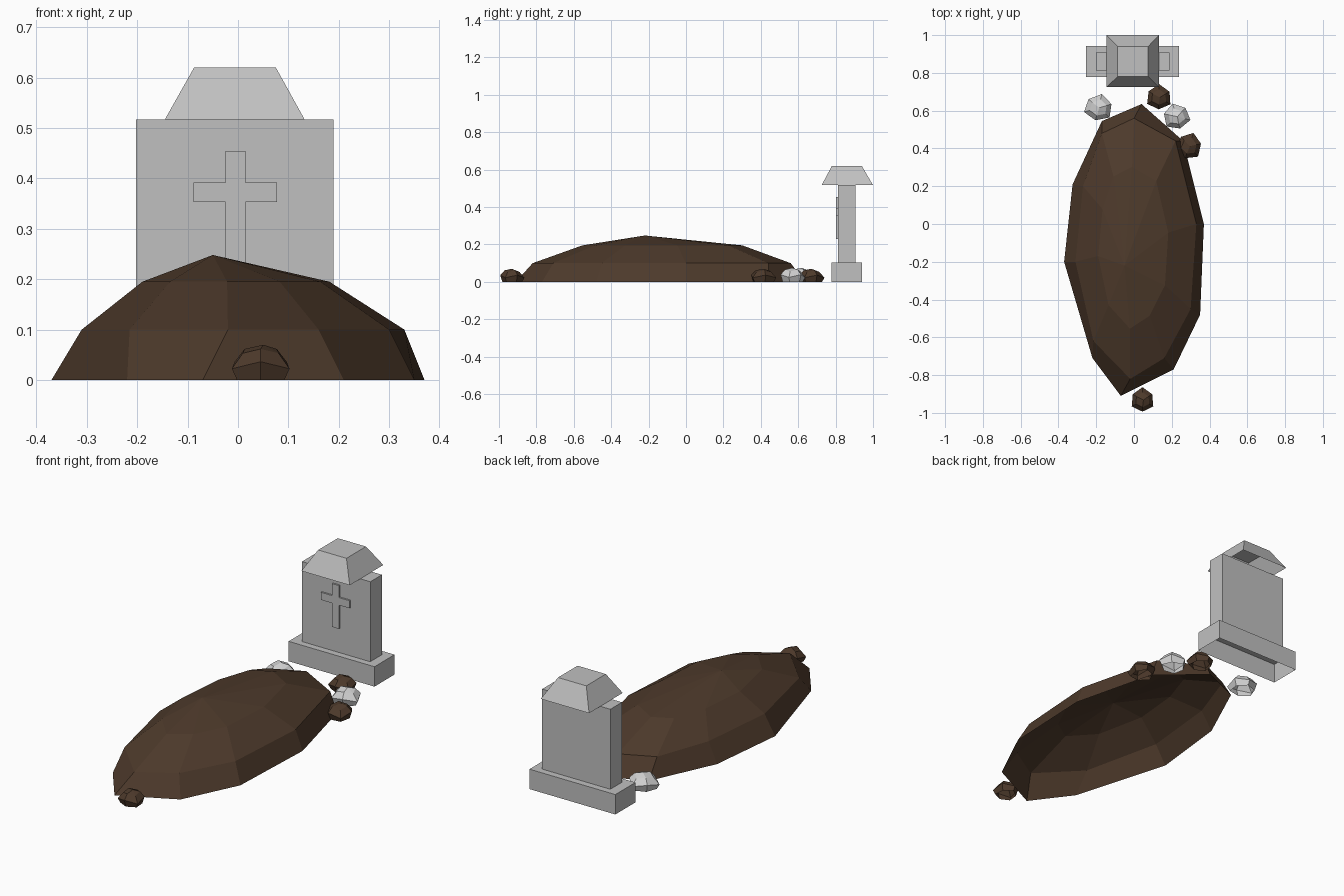
import bpy
from math import cos, sin, pi
from mathutils import Vector

if "Cube" in bpy.data.objects:
    bpy.data.objects.remove(bpy.data.objects["Cube"])


def material(name, rgb):
    m = bpy.data.materials.new(name)
    m.diffuse_color = (*rgb, 1)
    m.use_nodes = True
    m.node_tree.nodes["Principled BSDF"].inputs["Base Color"].default_value = m.diffuse_color
    return m


SOIL = material("brown soil", (0.075, 0.042, 0.024))
STONE = material("grey stone", (0.53, 0.53, 0.53))
PALE = material("pale rock", (0.65, 0.65, 0.65))


def make(name, verts, faces, mat):
    mesh = bpy.data.meshes.new(name)
    mesh.from_pydata(verts, [], faces)
    mesh.materials.append(mat)
    obj = bpy.data.objects.new(name, mesh)
    bpy.context.collection.objects.link(obj)
    return obj


def loft(name, rings, mat, apex=None):
    """Join equal rings bottom to top, leaving the base open; close with a fan or a cap."""
    n = len(rings[0])
    verts = [v for r in rings for v in r]
    faces = []
    for k in range(len(rings) - 1):
        for i in range(n):
            j = (i + 1) % n
            faces.append((k*n + i, k*n + j, (k+1)*n + j, (k+1)*n + i))
    top = (len(rings) - 1) * n
    if apex:
        verts.append(apex)
        faces += [(top + i, top + (i+1) % n, len(verts) - 1) for i in range(n)]
    else:
        faces.append(tuple(range(top, top + n)))
    return make(name, verts, faces, mat)


def rect(x0, x1, y0, y1, z):
    return [(x0, y0, z), (x1, y0, z), (x1, y1, z), (x0, y1, z)]


# Earth mound: uneven ten-sided rings rising to an off-centre peak
foot = [(-.07, -.91), (.21, -.77), (.35, -.48), (.37, 0), (.26, .44),
        (.04, .635), (-.17, .545), (-.325, .21), (-.37, -.2), (-.22, -.71)]
shoulder = [(-.02, -.82), (.16, -.71), (.30, -.45), (.33, 0), (.22, .44),
            (.0, .56), (-.17, .48), (-.27, .2), (-.31, -.2), (-.215, -.62)]
crown = [(.58*x - .01, .62*(y + .12) - .12, .195) for x, y in shoulder]
loft("earth_mound", [[(x, y, 0) for x, y in foot],
                     [(x, y, .1) for x, y in shoulder], crown],
     SOIL, (-.05, -.22, .248))

# Headstone: plinth, slab and tapered cap, all open underneath
loft("headstone_plinth", [rect(-.255, .237, .778, .942, 0),
                          rect(-.255, .237, .778, .942, .103)], STONE)
loft("headstone_slab", [rect(-.202, .189, .812, .907, .103),
                        rect(-.202, .189, .812, .907, .517)], STONE)
loft("headstone_cap", [rect(-.145, .132, .725, 1.0, .517),
                       rect(-.087, .075, .78, .94, .62)], STONE)

# Raised cross on the slab front
outline = [(-.025, .23), (.015, .23), (.015, .353), (.077, .353), (.077, .392),
           (.015, .392), (.015, .454), (-.025, .454), (-.025, .392),
           (-.088, .392), (-.088, .353), (-.025, .353)]
loft("cross", [[(x, .812, z) for x, z in outline],
               [(x, .803, z) for x, z in outline]], STONE)


# Loose rocks: six-sided, widest a little above the ground
def rock(name, cx, cy, rx, ry, h, turn, mat):
    rings = []
    for s, z, lift in ((.82, 0, 0), (1, .42, .1), (.62, .82, .06)):
        ring = []
        for i in range(6):
            a = turn + i * pi / 3
            w = s * (1.0 if i % 2 else .9)
            ring.append((cx + rx*w*cos(a), cy + ry*w*sin(a),
                         h * (z + lift * (-1)**i)))
        rings.append(ring)
    loft(name, rings, mat, (cx + .005, cy, h))


rock("pale_rock_left", -.188, .615, .08, .075, .075, .3, PALE)
rock("pale_rock_right", .225, .568, .076, .072, .075, .8, PALE)
rock("soil_clod_headstone", .132, .67, .071, .07, .07, .5, SOIL)
rock("soil_clod_side", .292, .412, .071, .074, .07, .2, SOIL)
rock("soil_clod_foot", .045, -.932, .066, .068, .07, pi / 6, SOIL)
